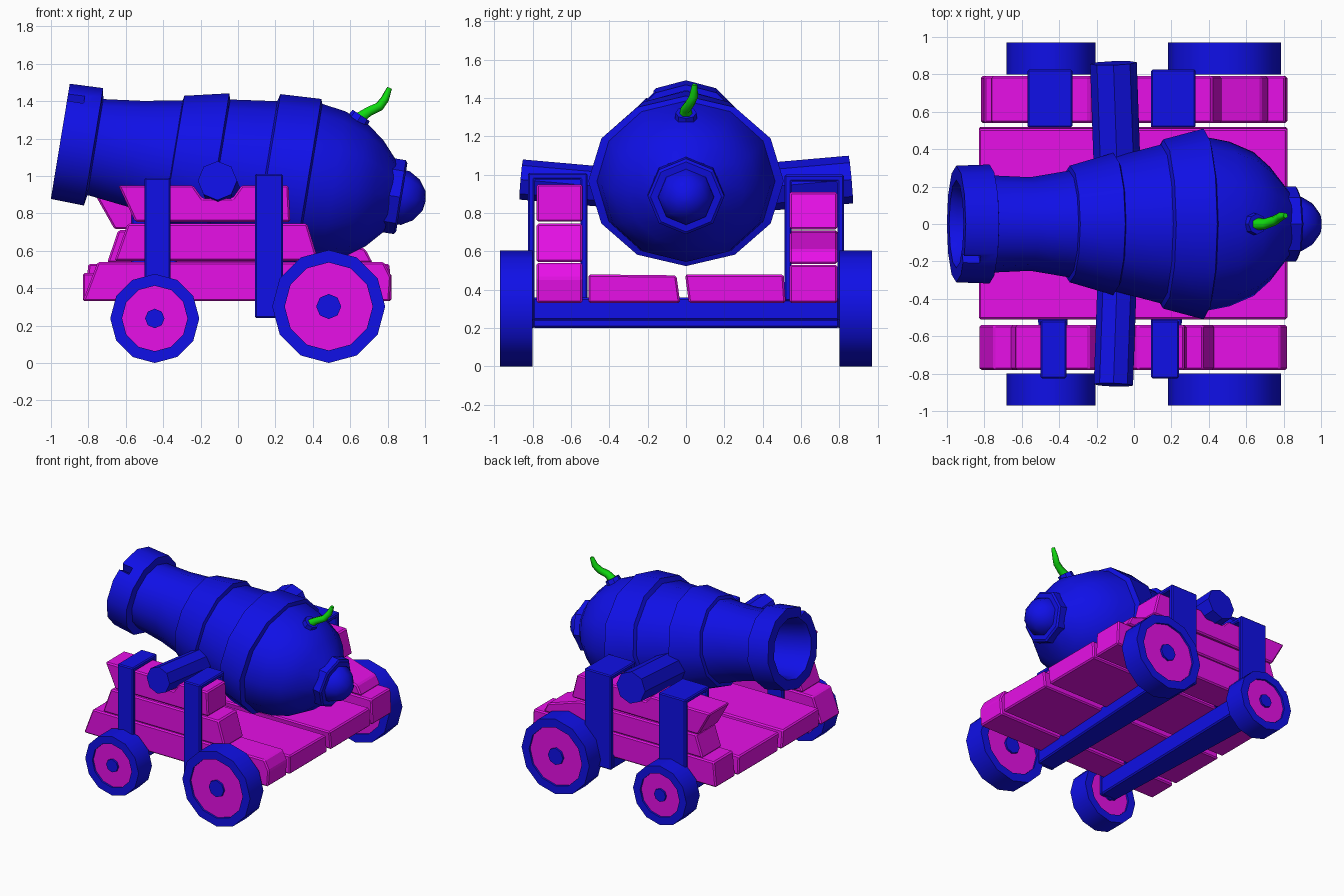
import bpy, bmesh, math
from mathutils import Vector

if "Cube" in bpy.data.objects:
    bpy.data.objects.remove(bpy.data.objects["Cube"])


def material(name, rgb):
    m = bpy.data.materials.new(name)
    m.use_nodes = True
    m.diffuse_color = (*rgb, 1)
    m.node_tree.nodes["Principled BSDF"].inputs["Base Color"].default_value = (*rgb, 1)
    return m


blue = material("blue metal", (0.005, 0.005, 0.8))
magenta = material("magenta wood", (0.8, 0.005, 0.8))
green = material("green fuse", (0.005, 0.7, 0.005))


def finish(name, bm, mat, smooth=None, bevel=0):
    bmesh.ops.recalc_face_normals(bm, faces=bm.faces)
    me = bpy.data.meshes.new(name)
    bm.to_mesh(me)
    bm.free()
    me.materials.append(mat)
    ob = bpy.data.objects.new(name, me)
    bpy.context.collection.objects.link(ob)
    if smooth:
        bpy.ops.object.select_all(action='DESELECT')
        ob.select_set(True)
        bpy.context.view_layer.objects.active = ob
        bpy.ops.object.shade_smooth_by_angle(angle=math.radians(smooth))
    if bevel:
        mod = ob.modifiers.new("worn edges", 'BEVEL')
        mod.width = bevel
        mod.segments = 1
    return ob


def lathe(name, profile, sides, mat, loc=(0, 0, 0), rot=(0, 0, 0), loop=False, smooth=35):
    """Spin (distance, radius[, vertical radius]) points round the local x axis."""
    bm = bmesh.new()
    rings = []
    for t, ry, *rz in profile:
        rz = rz[0] if rz else ry
        angles = [2 * math.pi * i / sides for i in range(sides)]
        rings.append([bm.verts.new((t, ry * math.cos(a), rz * math.sin(a))) for a in angles])
    pairs = list(zip(rings, rings[1:]))
    if loop:
        pairs.append((rings[-1], rings[0]))
    else:
        bm.faces.new(rings[0])
        bm.faces.new(rings[-1])
    for a, b in pairs:
        for i in range(sides):
            j = (i + 1) % sides
            bm.faces.new((a[i], a[j], b[j], b[i]))
    ob = finish(name, bm, mat, smooth)
    ob.location, ob.rotation_euler = loc, rot
    return ob


def prism(name, pts, lo, hi, axis, mat, bevel=0.01):
    """Extrude an outline along one axis."""
    place = {'x': lambda a, b, c: (c, a, b),
             'y': lambda a, b, c: (a, c, b),
             'z': lambda a, b, c: (a, b, c)}[axis]
    bm = bmesh.new()
    ends = [[bm.verts.new(place(a, b, c)) for a, b in pts] for c in (lo, hi)]
    for e in ends:
        bm.faces.new(e)
    n = len(pts)
    for i in range(n):
        j = (i + 1) % n
        bm.faces.new((ends[0][i], ends[0][j], ends[1][j], ends[1][i]))
    return finish(name, bm, mat, bevel=bevel)


# Barrel: bore, muzzle ring, neck, two raised bands and rounded breech
tilt = (0, 0.163, 0)
muzzle = (-0.95, 0, 1.185)
barrel = lathe("barrel", [
    (0.5, 0.19), (0.04, 0.22), (0, 0.235), (0, 0.312), (0.18, 0.318), (0.19, 0.26),
    (0.4, 0.25, 0.285), (0.61, 0.285, 0.322), (0.615, 0.312, 0.348),
    (0.85, 0.38, 0.4), (0.86, 0.36, 0.368), (1.11, 0.425, 0.4),
    (1.12, 0.452, 0.44), (1.34, 0.51, 0.45), (1.35, 0.465, 0.425),
    (1.48, 0.44, 0.405), (1.61, 0.385, 0.355), (1.7, 0.305, 0.29), (1.79, 0.19)],
    12, blue, muzzle, tilt)

# Chip missing from the muzzle rim
chip = prism("chip_cutter", [(-0.155, 0.195), (-0.19, 0.34), (-0.29, 0.26)],
             -0.05, 0.09, 'x', blue, 0)
chip.location, chip.rotation_euler = muzzle, tilt
chip.hide_render = True
chip.hide_set(True)
cut = barrel.modifiers.new("chip", 'BOOLEAN')
cut.operation, cut.solver, cut.object = 'DIFFERENCE', 'EXACT', chip

# Breech plate and knob
lathe("breech_plate", [(1.74, 0.2), (1.84, 0.2), (1.85, 0.185)], 8, blue, muzzle, tilt, smooth=20)
lathe("breech_knob", [(1.8, 0.15), (1.87, 0.145), (1.93, 0.11), (1.97, 0.055), (1.978, 0.01)],
      8, blue, muzzle, tilt, smooth=50)

# Fuse holder and fuse
out = Vector((0.55, 0, 0.83))
lathe("fuse_holder", [(0, 0.062), (0.07, 0.055)], 8, blue, (0.62, 0, 1.265),
      out.to_track_quat('X', 'Z').to_euler(), smooth=20)
curve = bpy.data.curves.new("fuse", 'CURVE')
curve.dimensions = '3D'
curve.bevel_depth, curve.bevel_resolution, curve.use_fill_caps = 0.032, 1, True
path = [(0.65, 0, 1.31), (0.7, 0, 1.345), (0.755, 0.02, 1.37),
        (0.785, 0.04, 1.41), (0.81, 0.045, 1.47)]
line = curve.splines.new('POLY')
line.points.add(len(path) - 1)
for p, co, r in zip(line.points, path, (1.1, 0.9, 0.85, 0.75, 0.45)):
    p.co, p.radius = (*co, 1), r
curve.materials.append(green)
bpy.context.collection.objects.link(bpy.data.objects.new("fuse", curve))

# Trunnions, rising slightly outwards
for side, s, r in (("right", -1, 0.105), ("left", 1, 0.125)):
    aim = Vector((-0.02, s * 0.57, 0.05))
    lathe(side + "_trunnion", [(0, r), (aim.length, r)], 8, blue, (-0.09, s * 0.29, 0.925),
          aim.to_track_quat('X', 'Z').to_euler(), smooth=20)

# Deck planks
prism("deck_plank_right", [(-0.51, 0.33), (-0.03, 0.33), (-0.05, 0.475), (-0.51, 0.48)],
      -0.83, 0.82, 'x', magenta)
prism("deck_plank_left", [(0.015, 0.33), (0.52, 0.33), (0.51, 0.48), (-0.005, 0.48)],
      -0.83, 0.82, 'x', magenta)


# Stepped side planks, with a cradle cut in each top one
def cradle(x0, x1, z, depth):
    return [(x1, z), (0.02, z), (-0.03, z - depth), (-0.19, z - depth), (-0.24, z), (x0, z)]


stacks = {
    "right": (-0.78, -0.54, [
        [(-0.83, 0.33), (0.81, 0.33), (0.82, 0.46), (0.78, 0.54), (-0.75, 0.54)],
        [(-0.66, 0.545), (0.43, 0.545), (0.37, 0.745), (-0.59, 0.745)],
        [(-0.55, 0.755), (0.28, 0.755)] + cradle(-0.64, 0.27, 0.95, 0.07)]),
    "left": (0.54, 0.79, [
        [(-0.82, 0.33), (0.82, 0.33), (0.81, 0.53), (-0.8, 0.53)],
        [(-0.7, 0.535), (0.72, 0.535), (0.68, 0.61), (0.4, 0.7), (-0.64, 0.71)],
        [(-0.66, 0.715), (0.47, 0.715)] + cradle(-0.77, 0.42, 0.91, 0.05)])}
for side, (y0, y1, planks) in stacks.items():
    for level, pts in zip(("lower", "middle", "upper"), planks):
        prism(f"{side}_{level}_plank", pts, y0, y1, 'y', magenta)


# Iron straps over the stacks, and the axle beams they meet
def strap(name, s, x0, x1, top, bottom):
    o, i, t = 0.825, 0.515, 0.035
    pts = [(o, bottom), (o, top), (i, top), (i, 0.34), (i + t, 0.34),
           (i + t, top - t), (o - t, top - t), (o - t, bottom)]
    prism(name, [(s * y, z) for y, z in pts], x0, x1, 'x', blue, 0.008)


for end, xa, xb, xc, xd, top, bottom, beam_top in (
        ("front", -0.5, -0.36, -0.57, -0.33, 0.99, 0.2, 0.34),
        ("rear", 0.09, 0.24, 0.09, 0.33, 1.01, 0.24, 0.36)):
    strap(end + "_right_strap", -1, xa, xb, top, bottom)
    strap(end + "_left_strap", 1, xc, xd, top - 0.01, bottom)
    prism(end + "_axle_beam", [(xa, -0.8), (xb, -0.8), (xd, 0.8), (xc, 0.8)],
          bottom, beam_top, 'z', blue)

# Wheels: rim, wooden disc, hub
for end, x, r, inner, hub in (("front", -0.445, 0.238, 0.175, 0.052),
                              ("rear", 0.485, 0.302, 0.235, 0.067)):
    for side, s in (("right", -1), ("left", 1)):
        loc, rot, w = (x, s * 0.885, r), (0, 0, math.pi / 2), 0.085
        name = f"{end}_{side}_wheel"
        lathe(name + "_rim", [(-w, r), (w, r), (w, inner), (-w, inner)], 12, blue, loc, rot, True)
        d = w - 0.015
        lathe(name + "_disc", [(-d, inner + 0.01), (d, inner + 0.01)], 12, magenta, loc, rot)
        lathe(name + "_hub", [(-w, hub), (w, hub)], 8, blue, loc, rot, smooth=50)
